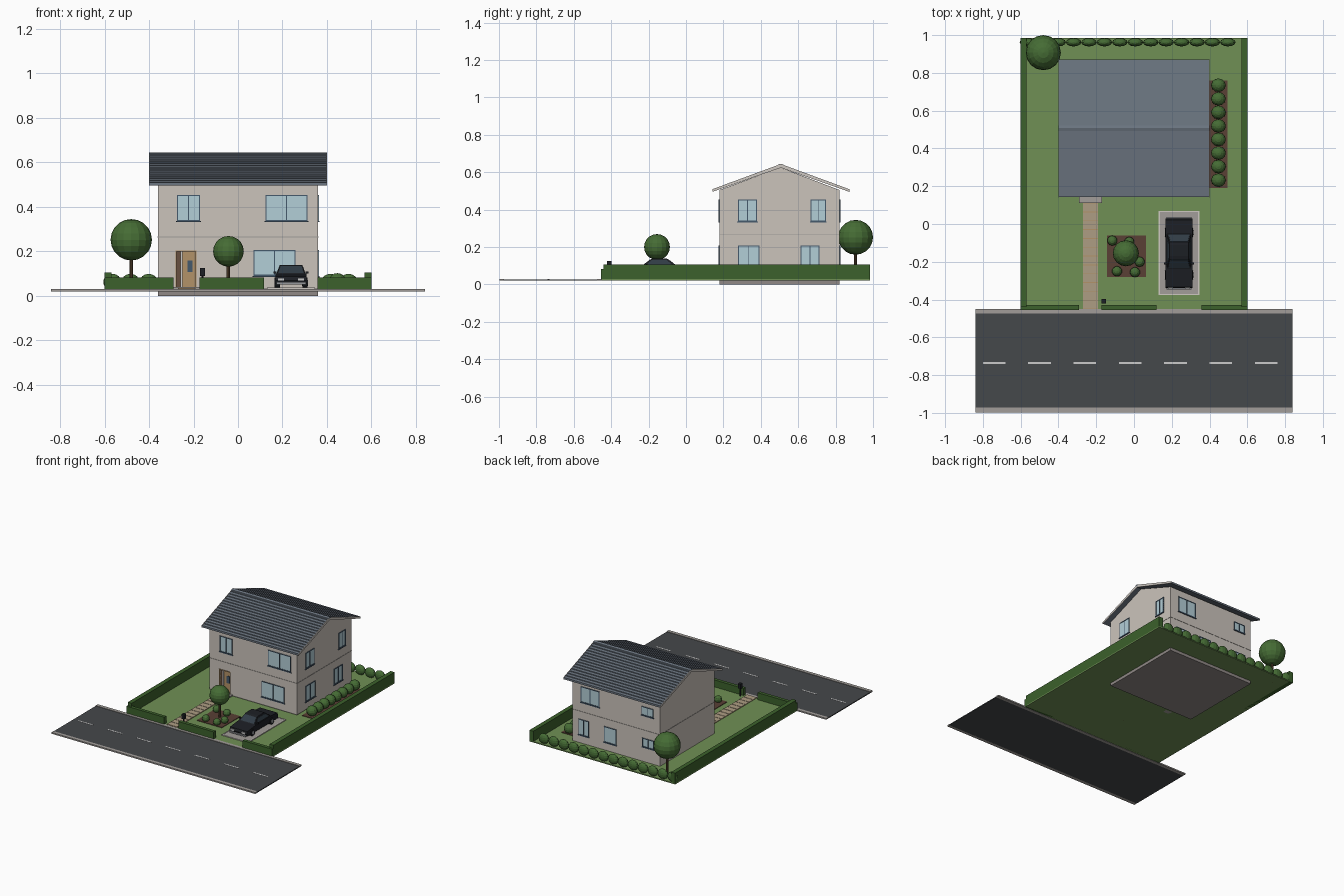
import bpy, bmesh, math
from mathutils import Matrix

if "Cube" in bpy.data.objects:
    bpy.data.objects.remove(bpy.data.objects["Cube"])

mats = {}
COL = dict(wall=(.60, .55, .50), roof=(.15, .18, .22), trim=(.62, .58, .54), slab=(.28, .25, .24),
           lawn=(.16, .28, .09), hedge=(.045, .12, .025), leaf=(.06, .15, .035), bark=(.10, .06, .03),
           soil=(.10, .05, .035), road=(.06, .065, .07), kerb=(.36, .34, .32), white=(.8, .8, .78),
           stone=(.42, .34, .23), glass=(.45, .62, .68), frame=(.06, .10, .15), wood=(.45, .29, .14),
           darkwood=(.14, .08, .05), black=(.012, .014, .018), carglass=(.03, .045, .06), metal=(.3, .31, .33))


def finish(bm, name, col, smooth=False):
    bmesh.ops.recalc_face_normals(bm, faces=bm.faces)
    me = bpy.data.meshes.new(name)
    bm.to_mesh(me)
    bm.free()
    ob = bpy.data.objects.new(name, me)
    bpy.context.collection.objects.link(ob)
    if col not in mats:
        mats[col] = bpy.data.materials.new(col)
        mats[col].diffuse_color = (*COL[col], 1)
    me.materials.append(mats[col])
    return ob


def box(name, x0, x1, y0, y1, z0, z1, col):
    bm = bmesh.new()
    bmesh.ops.create_cube(bm, size=1, matrix=Matrix.Translation(((x0+x1)/2, (y0+y1)/2, (z0+z1)/2))
                          @ Matrix.Diagonal((x1-x0, y1-y0, z1-z0, 1)))
    return finish(bm, name, col)


def prism(name, pts, x0, x1, col, inset=0, inset_z=0):
    """Extrude a (y, z) outline along x; points above inset_z lean inwards."""
    bm = bmesh.new()
    f = bm.faces.new([bm.verts.new((x0, y, z)) for y, z in pts])
    r = bmesh.ops.extrude_face_region(bm, geom=[f])
    up = [v for v in r['geom'] if isinstance(v, bmesh.types.BMVert)]
    bmesh.ops.translate(bm, verts=up, vec=(x1-x0, 0, 0))
    for v in bm.verts:
        if inset and v.co.z > inset_z:
            v.co.x += inset if v.co.x < (x0+x1)/2 else -inset
    return finish(bm, name, col)


def ball(name, c, r, col='leaf', u=16, v=10):
    bm = bmesh.new()
    bmesh.ops.create_uvsphere(bm, u_segments=u, v_segments=v, radius=1,
                              matrix=Matrix.Translation(c) @ Matrix.Diagonal((*r, 1)))
    return finish(bm, name, col)


def cyl(name, c, r, h, col, axis='Z', n=12):
    bm = bmesh.new()
    rot = Matrix.Rotation(math.pi/2, 4, 'Y') if axis == 'X' else Matrix()
    bmesh.ops.create_cone(bm, cap_ends=True, segments=n, radius1=r, radius2=r, depth=h,
                          matrix=Matrix.Translation(c) @ rot)
    return finish(bm, name, col)


def window(side, a0, a1, z0, z1, panes=2):
    """Framed window on the front, back or right wall, a0..a1 along the wall."""
    def part(n, p0, p1, q0, q1, d, col):
        if side == 'right':
            box(n, .355, .36+d, p0, p1, q0, q1, col)
        elif side == 'front':
            box(n, p0, p1, .18-d, .185, q0, q1, col)
        else:
            box(n, p0, p1, .815, .82+d, q0, q1, col)
    t = .005
    part('window_glass', a0, a1, z0, z1, .002, 'glass')
    for q in (z0, z1-t):
        part('window_rail', a0, a1, q, q+t, .005, 'frame')
    for i in range(panes+1):
        p = a0+(a1-a0-t)*i/panes
        part('window_stile', p, p+t, z0, z1, .005, 'frame')
    part('window_sill', a0-.004, a1+.004, z0-.005, z0, .007, 'frame')


G = .03  # ground level

# Ground, road and markings
box('lawn', -.6, .6, -.45, .985, .022, G, 'lawn')
box('road', -.84, .84, -.975, -.475, .02, .027, 'road')
for y in (-.475, -.997):
    box('kerb', -.84, .84, y, y+.025, .02, G, 'kerb')
for i in range(7):
    box('lane_dash', -.80+.24*i, -.68+.24*i, -.74, -.73, .025, .028, 'white')

# House body with a cut door recess
box('foundation', -.36, .36, .18, .82, 0, .036, 'slab')
walls = prism('walls', [(.18, G), (.82, G), (.82, .505), (.505, .625), (.18, .505)], -.36, .36, 'wall')
cut = box('door_cutter', -.276, -.19, .1, .205, .035, .2, 'wall')
mod = walls.modifiers.new('door', 'BOOLEAN')
mod.object, mod.solver = cut, 'EXACT'
bpy.context.view_layer.objects.active = walls
bpy.ops.object.modifier_apply(modifier='door')
bpy.data.objects.remove(cut)
for b in ((-.362, .362, .178, .181), (-.362, .362, .819, .822), (-.362, -.359, .178, .822), (.359, .362, .178, .822)):
    box('storey_band', *b, .263, .266, 'kerb')

# Door
box('door', -.25, -.19, .195, .205, .035, .2, 'wood')
box('door_window', -.228, -.204, .192, .2, .107, .16, 'frame')
box('door_side_panel', -.276, -.258, .195, .205, .035, .2, 'darkwood')
box('door_post', -.258, -.25, .188, .205, .035, .2, 'white')
for x in (-.28, -.19):
    box('door_jamb', x, x+.004, .176, .2, G, .204, 'wood')
box('door_lintel', -.28, -.186, .176, .2, .2, .204, 'wood')
box('doorstep', -.29, -.17, .11, .185, .022, .04, 'kerb')

# Roof: stepped tile courses, one outline for both slopes
N, RY = 16, .507
half, ze, zr = .365, .503, .638


def slope(t):
    return ze+(zr-ze)*t


side = []
for i in range(N):
    side += [(half*(1-i/N), slope(i/N)+.007), (half*(1-(i+1)/N), slope((i+1)/N)+.001)]
outline = [(RY-d, z) for d, z in side] + [(RY+d, z) for d, z in reversed(side[:-1])]
outline += [(RY+half, ze-.007), (RY, zr-.013), (RY-half, ze-.007)]
prism('tiled_roof', outline, -.397, .397, 'roof')
for x in (-.4, .397):
    prism('bargeboard', [(RY-half-.001, ze-.008), (RY-half-.001, ze+.006), (RY, zr+.006), (RY+half+.001, ze+.006),
                         (RY+half+.001, ze-.008), (RY, zr-.014)], x, x+.003, 'trim')
prism('ridge_cap', [(RY-.016, zr-.004), (RY-.014, zr+.003), (RY, zr+.007), (RY+.014, zr+.003), (RY+.016, zr-.004)],
      -.4, .4, 'roof')

# Windows
UP, LOW = (.336, .453), (.09, .207)
window('front', -.274, -.17, *UP)
window('front', .123, .312, *UP)
window('front', .07, .258, *LOW)
window('right', .278, .38, *UP)
window('right', .666, .748, *UP)
window('right', .278, .393, *LOW)
window('right', .612, .714, *LOW)
window('back', .137, .29, *UP)
window('back', -.305, -.21, .375, .44)
window('back', .225, .31, *LOW)
window('back', .0, .1, *LOW, 1)
window('back', -.31, -.215, .14, .205)

# Hedges
for s in (-1, 1):
    box('side_hedge', min(s*.6, s*.568), max(s*.6, s*.568), -.44, .985, .022, .106, 'hedge')
for x0, x1 in ((-.6, -.29), (-.173, .118), (.357, .6)):
    box('front_hedge', x0, x1, -.455, -.43, .022, .082, 'hedge')

# Bushes and trees
for i in range(14):
    ball('back_bush', (-.565+.0817*i, .962, .062), (.041, .022, .037), u=12, v=8)
box('side_bed', .395, .495, .19, .76, .025, .034, 'soil')
for i in range(8):
    ball('side_bush', (.447, .232+.0718*i, .065), (.039, .036, .037), u=12, v=8)
box('flower_bed', -.143, .063, -.28, -.06, .025, .034, 'soil')
for x, y in ((-.115, -.088), (-.025, -.095), (.03, -.2), (.005, -.255), (-.09, -.25)):
    ball('small_bush', (x, y, .05), (.027, .027, .026), u=10, v=6)
for x, y, z, r in ((-.48, .907, .252, .093), (-.043, -.155, .2, .069)):
    cyl('tree_trunk', (x, y, z/2+.012), .008, z-.02, 'bark', n=8)
    ball('tree_crown', (x, y, z), (r, r, r))

# Path and parking pad
box('path_bed', -.27, -.19, -.45, .11, .025, .032, 'wood')
for i in range(12):
    y = -.45+.0467*i
    box('path_slab', -.27, -.19, y+.002, y+.0447, .028, .035, 'stone')
box('parking_pad', .136, .342, -.372, .065, .025, .035, 'kerb')
for b in ((.13, .137, -.377, .07), (.34, .347, -.377, .07), (.13, .347, -.377, -.37), (.13, .347, .063, .07)):
    box('pad_edge', *b, .025, .037, 'trim')

# Mailbox
cyl('mailbox_post', (-.16, -.41, .06), .004, .07, 'black', n=8)
box('mailbox', -.171, -.149, -.422, -.398, .09, .125, 'black')

# Car, nose towards the road
prism('car_body', [(-.335, .052), (-.34, .07), (-.333, .088), (-.22, .1), (-.06, .1), (.02, .096),
                   (.03, .075), (.026, .052)], .168, .309, 'black')
prism('car_cabin', [(-.235, .098), (-.185, .136), (-.17, .139), (-.11, .139), (-.098, .136), (-.05, .098)],
      .174, .303, 'black', .014, .11)
prism('car_side_glass', [(-.215, .104), (-.183, .13), (-.103, .13), (-.072, .104)], .1745, .3025, 'carglass', .0095, .11)
prism('windscreen', [(-.232, .103), (-.191, .134), (-.186, .131), (-.226, .1)], .182, .295, 'carglass', .01, .11)
prism('rear_window', [(-.055, .104), (-.093, .134), (-.098, .131), (-.061, .1)], .182, .295, 'carglass', .01, .11)
for x in (.176, .301):
    for y in (-.27, -.045):
        cyl('car_wheel', (x, y, .058), .024, .024, 'black', 'X', 16)
        cyl('wheel_hub', (x, y, .058), .013, .026, 'metal', 'X', 12)
for x in (.18, .27):
    box('headlight', x, x+.027, -.343, -.335, .068, .08, 'white')
for y in (-.346, .026):
    box('bumper', .172, .305, y, y+.01, .052, .062, 'metal')
for x in (.16, .303):
    box('car_mirror', x, x+.014, -.215, -.205, .1, .11, 'black')

for m in bpy.data.materials:
    if m.users and not m.is_grease_pencil:
        m.use_nodes = True
        m.node_tree.nodes["Principled BSDF"].inputs["Base Color"].default_value = m.diffuse_color
